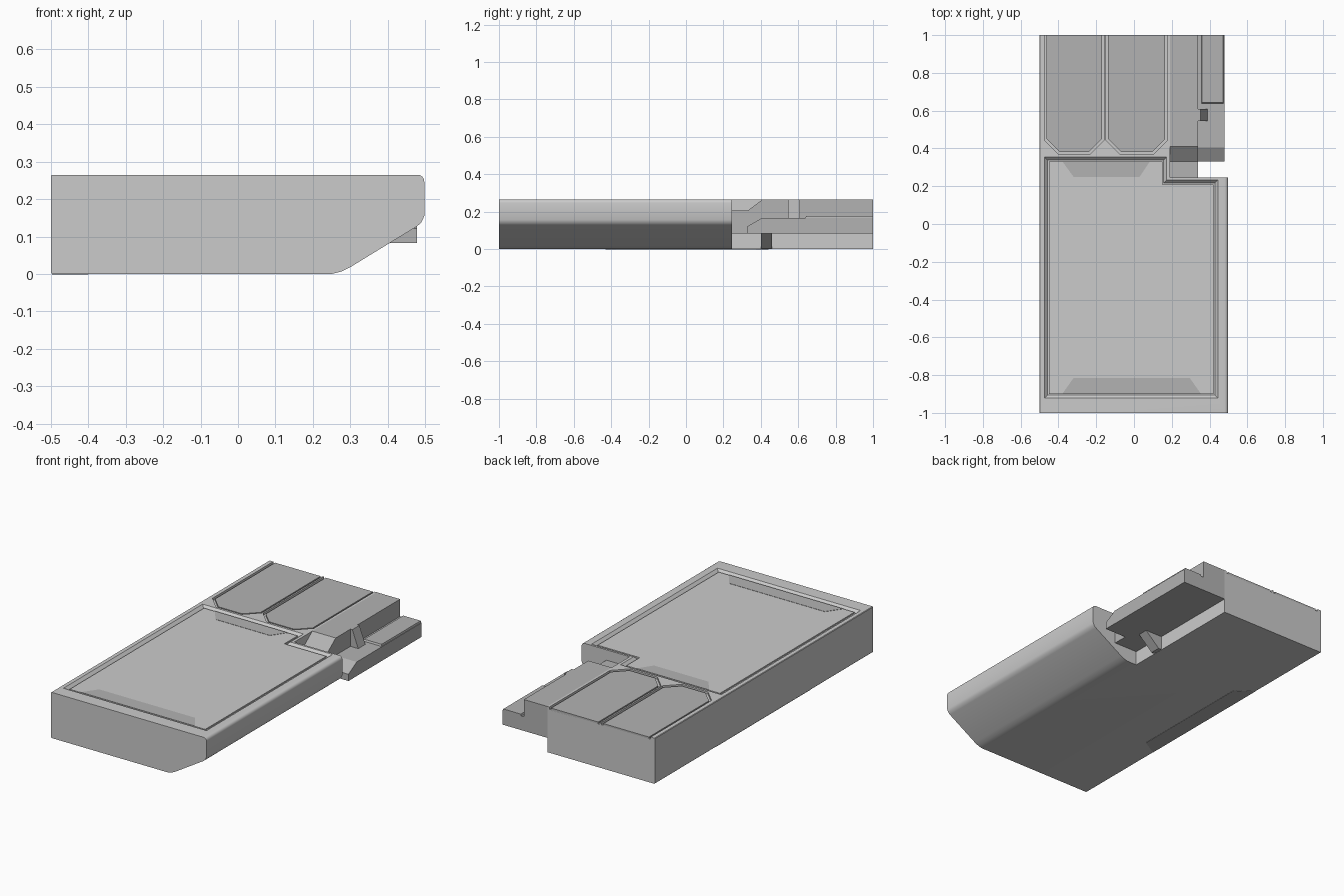
import bpy, bmesh, math

if "Cube" in bpy.data.objects:
    bpy.data.objects.remove(bpy.data.objects["Cube"])

dark = bpy.data.materials.new("dark_grey")
dark.diffuse_color = (0.45, 0.45, 0.45, 1)
dark.use_nodes = True
dark.node_tree.nodes["Principled BSDF"].inputs["Base Color"].default_value = dark.diffuse_color


def loft(name, a, b, mat=None):
    """Closed solid between two matching loops of 3D points."""
    bm = bmesh.new()
    va = [bm.verts.new(p) for p in a]
    vb = [bm.verts.new(p) for p in b]
    n = len(va)
    bm.faces.new(va)
    bm.faces.new(vb)
    for i in range(n):
        j = (i + 1) % n
        bm.faces.new((va[i], va[j], vb[j], vb[i]))
    bmesh.ops.recalc_face_normals(bm, faces=bm.faces)
    me = bpy.data.meshes.new(name)
    bm.to_mesh(me)
    bm.free()
    ob = bpy.data.objects.new(name, me)
    bpy.context.collection.objects.link(ob)
    if mat:
        me.materials.append(mat)
    return ob


def along_y(name, xz, y0, y1, mat=None):
    return loft(name, [(x, y0, z) for x, z in xz], [(x, y1, z) for x, z in xz], mat)


def along_x(name, yz, x0, x1, mat=None):
    return loft(name, [(x0, y, z) for y, z in yz], [(x1, y, z) for y, z in yz], mat)


def along_z(name, low, z0, z1, mat=None, high=None):
    return loft(name, [(x, y, z0) for x, y in low], [(x, y, z1) for x, y in high or low], mat)


def cut(ob, cutter):
    m = ob.modifiers.new("cut", 'BOOLEAN')
    m.operation, m.solver, m.object = 'DIFFERENCE', 'EXACT', cutter
    bpy.context.view_layer.objects.active = ob
    bpy.ops.object.modifier_apply(modifier=m.name)
    bpy.data.objects.remove(cutter)


def rect(x0, y0, x1, y1):
    return [(x0, y0), (x1, y0), (x1, y1), (x0, y1)]


def bay(x0, x1, y0, c):
    """Rear panel outline with clipped front corners."""
    return [(x0 + c, y0), (x1 - c, y0), (x1, y0 + c), (x1, 1.0), (x0, 1.0), (x0, y0 + c)]


TOP = 0.265

# Case: rounded cross-section, full length
corner = [(0.48 + 0.018 * math.cos(a), 0.247 + 0.018 * math.sin(a))
          for a in [i * math.pi / 8 for i in range(5)]]
profile = [(-0.5, 0.003), (-0.497, 0), (0.25, 0), (0.275, 0.006), (0.3, 0.018), (0.478, 0.127),
           (0.49, 0.137), (0.498, 0.155)] + corner + [(-0.497, TOP), (-0.5, TOP - 0.003)]
case = along_y("case", profile, -1, 1)

# Rear right corner is cut away
cut(case, along_z("corner_cutter", rect(0.19, 0.245, 0.6, 1.1), -0.1, 0.4))


# Screen recess with sloping rim, and the screen panel inside it
def l_shape(x0, y0, x1, y1, nx, ny):
    return [(x0, y0), (x1, y0), (x1, ny), (nx, ny), (nx, y1), (x0, y1)]


outer = l_shape(-0.474, -0.922, 0.443, 0.354, 0.172, 0.232)
inner = l_shape(-0.458, -0.906, 0.428, 0.338, 0.157, 0.217)
panel = l_shape(-0.45, -0.9, 0.42, 0.332, 0.15, 0.21)
over = l_shape(-0.48, -0.928, 0.449, 0.36, 0.178, 0.238)
cut(case, along_z("screen_cutter", inner, 0.249, 0.2706, None, over))
along_z("screen_panel", panel, 0.24, 0.257)

# Rear bays: groove in the case, panel set in each groove
for side, x0, x1 in (("left", -0.462, -0.17), ("right", -0.137, 0.165)):
    groove = [(x, 1.1 if y == 1.0 else y) for x, y in bay(x0 - 0.012, x1 + 0.012, 0.368, 0.075)]
    cut(case, along_z("bay_cutter", groove, 0.252, 0.3))
    along_z(side + "_rear_panel", bay(x0, x1, 0.38, 0.07), 0.245, 0.262, dark)

# Tapered inlays on the screen and under the left edge
along_z("screen_inlay_rear", [(-0.38, 0.332), (-0.32, 0.25), (0.03, 0.25), (0.085, 0.332)],
        0.25, 0.2585, dark)
along_z("screen_inlay_front", [(-0.38, -0.9), (-0.32, -0.815), (0.295, -0.815), (0.355, -0.9)],
        0.25, 0.2585, dark)
along_z("underside_inlay", [(-0.497, -0.43), (-0.4, -0.375), (-0.4, 0.375), (-0.497, 0.44)],
        -0.0015, 0.01, dark)

# Side module: tall inner block, low outer block and raised plate
along_x("side_inner_block", [(0.245, 0.083), (0.245, 0.205), (0.33, 0.205), (0.41, TOP),
                             (1, TOP), (1, 0.083)], 0.19, 0.34, dark)
along_x("side_outer_block", [(0.33, 0.083), (0.33, 0.122), (0.405, 0.165),
                             (1, 0.165), (1, 0.083)], 0.34, 0.478, dark)
along_z("side_plate", rect(0.355, 0.635, 0.476, 1), 0.16, 0.175, dark,
        rect(0.36, 0.642, 0.472, 1))

# Braces above and below the side module
along_y("upper_brace", [(0.335, TOP), (0.352, TOP), (0.39, 0.165), (0.335, 0.165)],
        0.545, 0.61, dark)
along_y("lower_brace", [(0.185, 0.002), (0.21, 0.002), (0.3, 0.084), (0.185, 0.084)],
        0.4, 0.46, dark)

# Smooth the rounded case edges, keep hard corners sharp
bpy.ops.object.select_all(action='DESELECT')
case.select_set(True)
bpy.context.view_layer.objects.active = case
bpy.ops.object.shade_smooth_by_angle(angle=math.radians(30))
